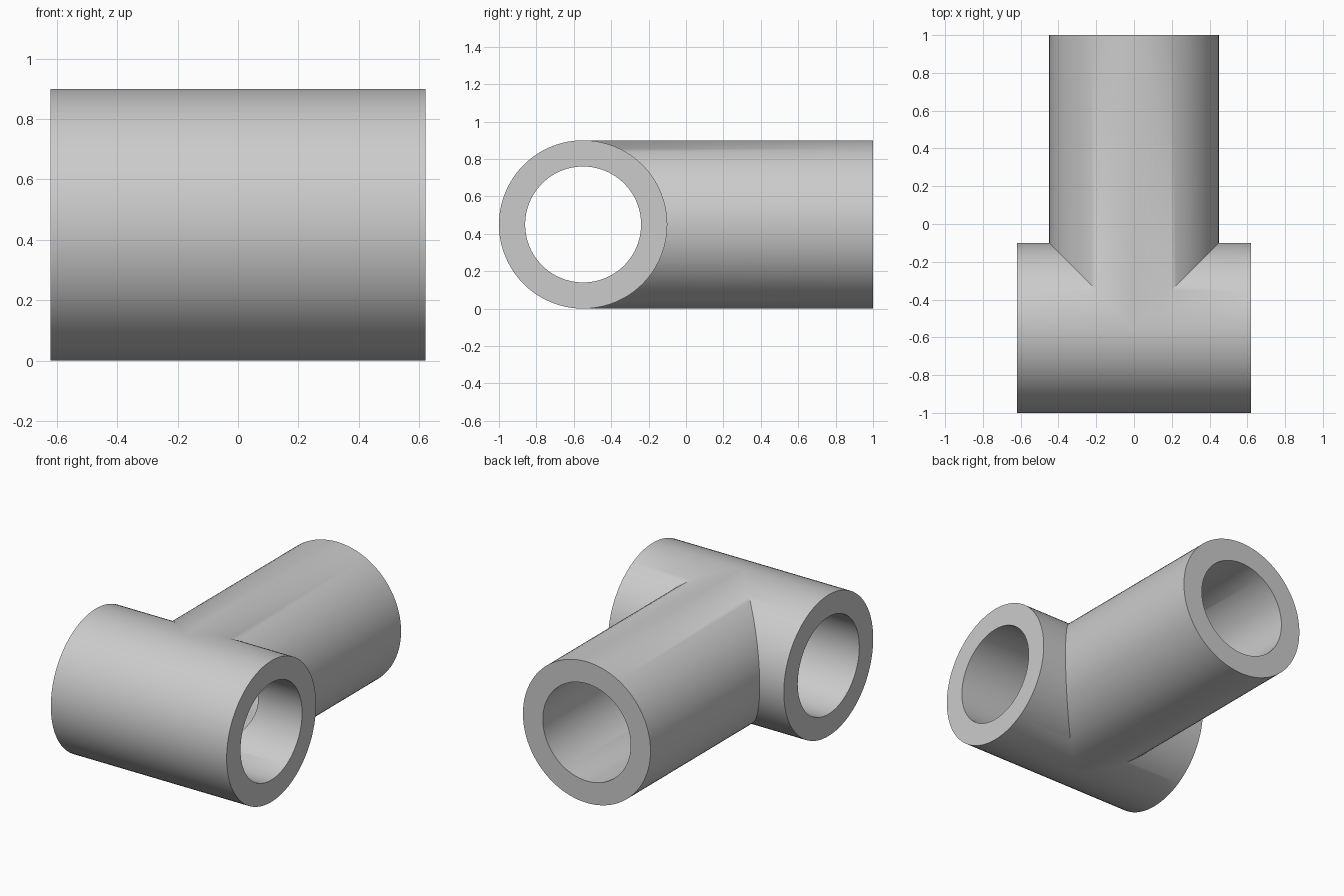
import bpy, bmesh
from math import cos, sin, tau, radians

cube = bpy.data.objects.get("Cube")
if cube:
    bpy.data.objects.remove(cube, do_unlink=True)

OUTER, BORE = 0.45, 0.31      # pipe wall radii
HALF_RUN = 0.62               # half length of the cross pipe
AXIS_Y, BRANCH_END = -0.55, 1.0
SIDES = 96                    # multiple of four, so both pipes share seam points

bm = bmesh.new()


def quad(*points):
    bm.faces.new([bm.verts.new(p) for p in points])


def run_point(radius, t, x):
    return (x, AXIS_Y + radius * cos(t), OUTER + radius * sin(t))


def branch_point(radius, t, y):
    return (radius * cos(t), y, OUTER + radius * sin(t))


for i in range(SIDES):
    a, b = tau * i / SIDES, tau * (i + 1) / SIDES
    for r in (OUTER, BORE):
        # cross pipe wall, stopping at the mitred seam on the branch side
        for side in (-1, 1):
            seam_a, seam_b = (side * max(0, r * cos(t)) for t in (a, b))
            end = side * HALF_RUN
            quad(run_point(r, a, seam_a), run_point(r, b, seam_b),
                 run_point(r, b, end), run_point(r, a, end))
        # branch wall, from the seam to the rear end
        seam_a, seam_b = (AXIS_Y + abs(r * cos(t)) for t in (a, b))
        quad(branch_point(r, a, seam_a), branch_point(r, b, seam_b),
             branch_point(r, b, BRANCH_END), branch_point(r, a, BRANCH_END))
    # flat ring faces on the three open ends
    for point, end in ((run_point, -HALF_RUN), (run_point, HALF_RUN),
                       (branch_point, BRANCH_END)):
        quad(point(OUTER, a, end), point(OUTER, b, end),
             point(BORE, b, end), point(BORE, a, end))

bmesh.ops.remove_doubles(bm, verts=bm.verts, dist=0.00005)
bmesh.ops.recalc_face_normals(bm, faces=bm.faces)

mesh = bpy.data.meshes.new("pipe_tee")
bm.to_mesh(mesh)
bm.free()

grey = bpy.data.materials.new("light_grey")
grey.use_nodes = True
colour = (0.6, 0.6, 0.6, 1)
grey.diffuse_color = colour
grey.node_tree.nodes["Principled BSDF"].inputs["Base Color"].default_value = colour
mesh.materials.append(grey)

tee = bpy.data.objects.new("pipe_tee", mesh)
bpy.context.collection.objects.link(tee)
bpy.ops.object.select_all(action="DESELECT")
tee.select_set(True)
bpy.context.view_layer.objects.active = tee
bpy.ops.object.shade_smooth_by_angle(angle=radians(35))
